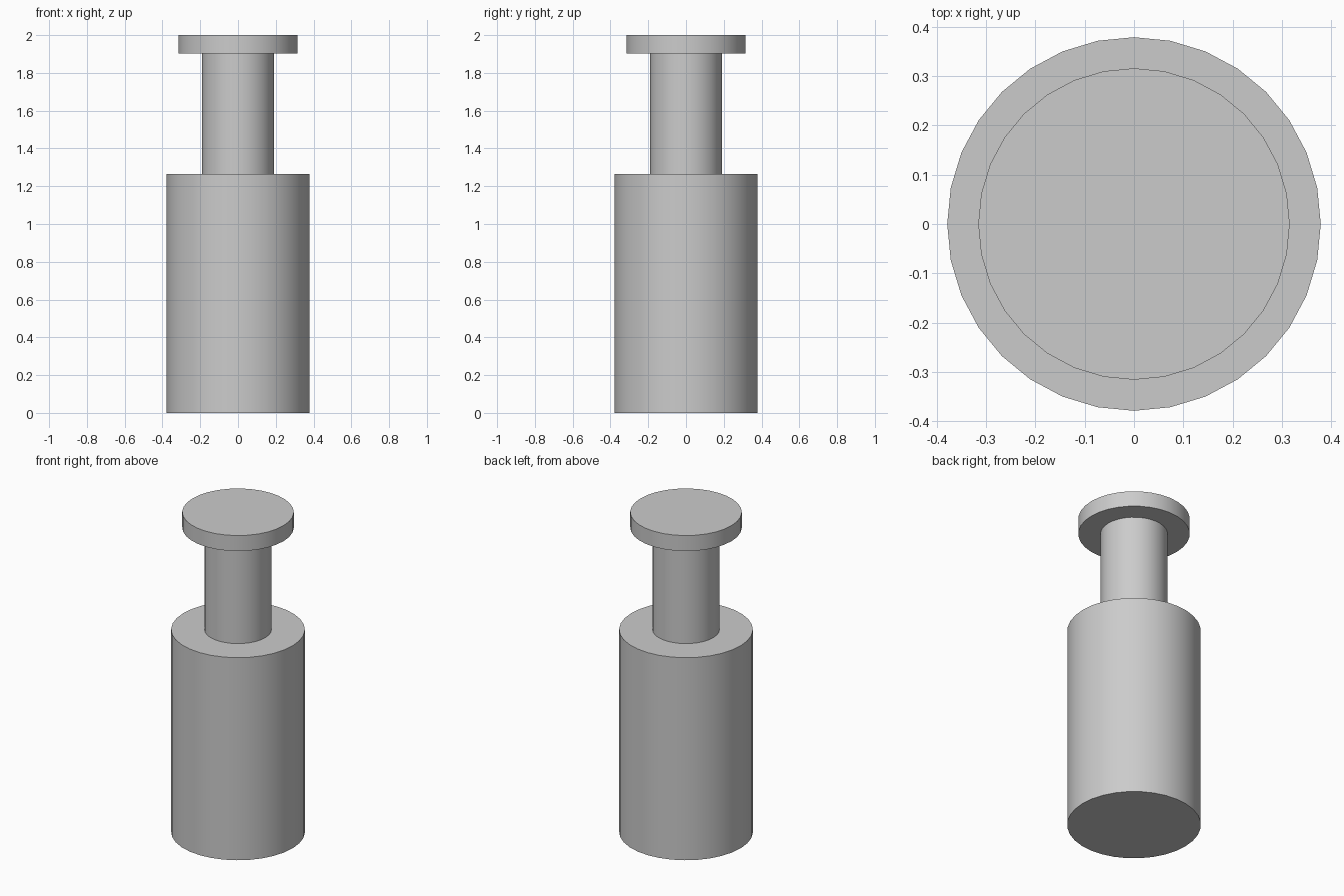
import bpy
import math

cube = bpy.data.objects.get("Cube")
if cube:
    bpy.data.objects.remove(cube, do_unlink=True)

# Single neutral grey for every part
GREY = (0.6, 0.6, 0.6, 1.0)
grey = bpy.data.materials.new("plain_grey")
grey.use_nodes = True
grey.diffuse_color = GREY
grey.node_tree.nodes["Principled BSDF"].inputs["Base Color"].default_value = GREY


def add_cylinder(name, radius, bottom, top):
    bpy.ops.mesh.primitive_cylinder_add(
        vertices=32, radius=radius, depth=top - bottom,
        location=(0, 0, (bottom + top) / 2))
    part = bpy.context.object
    part.name = name
    part.data.materials.append(grey)
    bpy.ops.object.shade_smooth_by_angle(angle=math.radians(30))
    return part


# Stacked from the ground up: wide body, slim neck, flat cap
BODY_TOP = 1.266
CAP_BOTTOM = 1.903
add_cylinder("body", 0.379, 0, BODY_TOP)
add_cylinder("neck", 0.19, BODY_TOP, CAP_BOTTOM)
add_cylinder("cap", 0.316, CAP_BOTTOM, 2.0)
